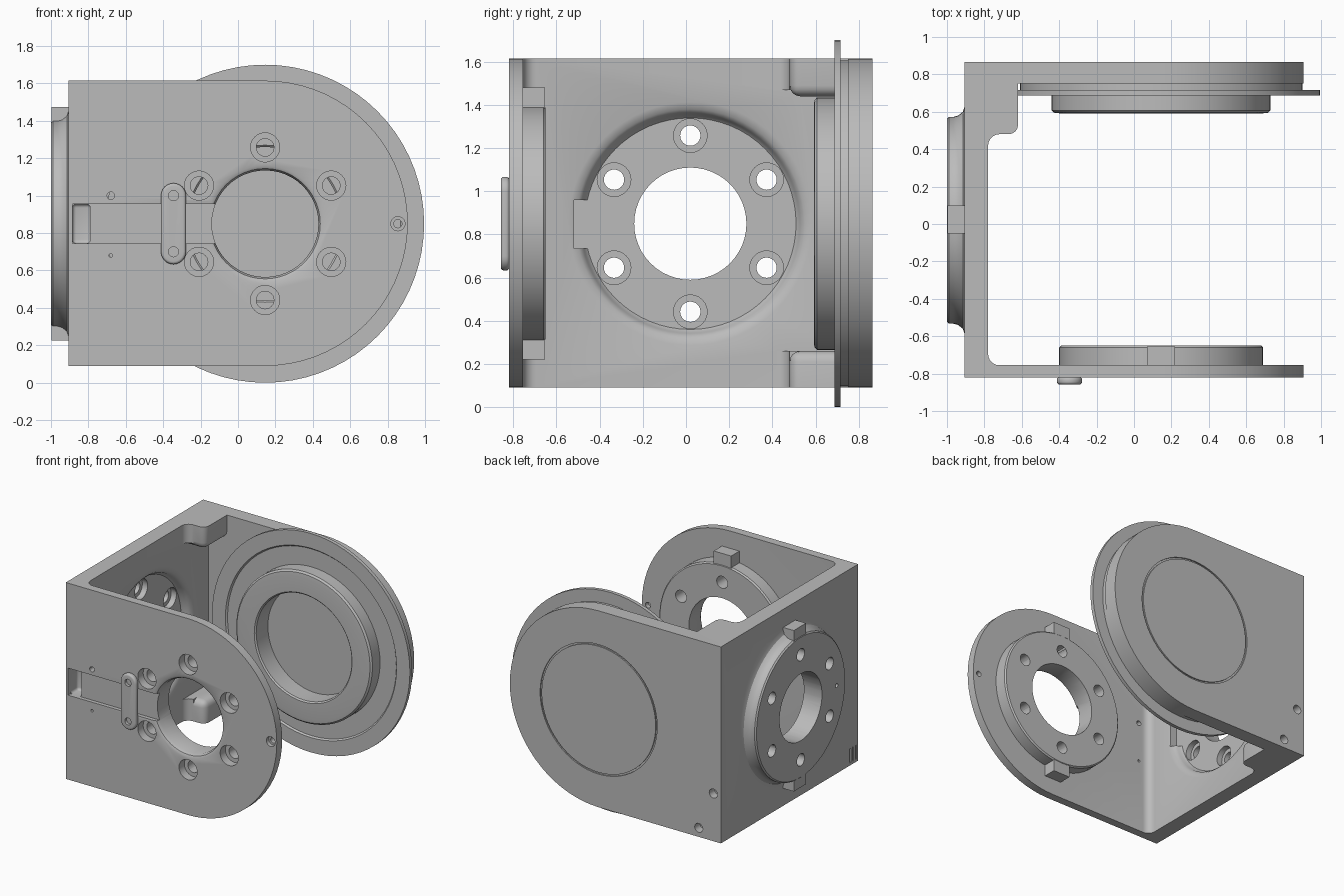
import bpy, bmesh
from math import cos, sin, pi, radians

if "Cube" in bpy.data.objects:
    bpy.data.objects.remove(bpy.data.objects["Cube"], do_unlink=True)

grey = bpy.data.materials.new("machined_grey")
grey.use_nodes = True
colour = (0.5, 0.5, 0.5, 1)
grey.diffuse_color = colour
grey.node_tree.nodes["Principled BSDF"].inputs["Base Color"].default_value = colour

CX, CZ = 0.145, 0.85      # axis of the front and back plates
WY = 0.02                 # axis of the side wall boss
BOTTOM, TOP = 0.09, 1.615
R = (TOP - BOTTOM) / 2


def finish(bm, name):
    bmesh.ops.remove_doubles(bm, verts=bm.verts, dist=1e-5)
    bmesh.ops.recalc_face_normals(bm, faces=bm.faces)
    me = bpy.data.meshes.new(name)
    bm.to_mesh(me)
    bm.free()
    me.materials.append(grey)
    ob = bpy.data.objects.new(name, me)
    bpy.context.collection.objects.link(ob)
    return ob


def prism(name, outline, lo, hi, axis, bevel=0):
    """Extrude a closed 2D outline along y (outline in x, z) or z (outline in x, y)."""
    bm = bmesh.new()
    place = (lambda a, b, h: (a, h, b)) if axis == "y" else (lambda a, b, h: (a, b, h))
    low = [bm.verts.new(place(a, b, lo)) for a, b in outline]
    high = [bm.verts.new(place(a, b, hi)) for a, b in outline]
    bm.faces.new(low)
    bm.faces.new(high)
    n = len(low)
    for i in range(n):
        j = (i + 1) % n
        bm.faces.new((low[i], low[j], high[j], high[i]))
    if bevel:
        bmesh.ops.recalc_face_normals(bm, faces=bm.faces)
        rim = [e for e in bm.edges if len(outline) == 4
               or (e.verts[0] in low) == (e.verts[1] in low)]
        bmesh.ops.bevel(bm, geom=rim, offset=bevel, segments=4,
                        affect="EDGES", profile=0.5)
    return finish(bm, name)


def box(name, x, y, z, bevel=0):
    outline = [(x[0], y[0]), (x[1], y[0]), (x[1], y[1]), (x[0], y[1])]
    return prism(name, outline, z[0], z[1], "z", bevel)


def lathe(name, profile, axis, centre, n=64):
    """Turn a closed (radius, height) profile about a line along x or y."""
    bm = bmesh.new()
    c, d = centre
    rings = []
    for i in range(n):
        u, v = cos(2 * pi * i / n), sin(2 * pi * i / n)
        rings.append([bm.verts.new((c + r * u, h, d + r * v) if axis == "y"
                                   else (h, c + r * u, d + r * v)) for r, h in profile])
    m = len(profile)
    for i in range(n):
        a, b = rings[i], rings[(i + 1) % n]
        for k in range(m):
            bm.faces.new((a[k], a[(k + 1) % m], b[(k + 1) % m], b[k]))
    return finish(bm, name)


def rod(r, lo, hi, axis, centre, n=24):
    return lathe("rod", [(0, lo), (r, lo), (r, hi), (0, hi)], axis, centre, n)


def arc(cx, cy, r, start, end, n):
    steps = [radians(start + (end - start) * i / n) for i in range(n + 1)]
    return [(cx + r * cos(t), cy + r * sin(t)) for t in steps]


def combine(target, tool, operation):
    mod = target.modifiers.new(operation, "BOOLEAN")
    mod.operation, mod.solver, mod.object = operation, "EXACT", tool
    bpy.ops.object.select_all(action="DESELECT")
    bpy.context.view_layer.objects.active = target
    target.select_set(True)
    bpy.ops.object.modifier_apply(modifier=mod.name)
    bpy.data.objects.remove(tool, do_unlink=True)


# U-shaped frame, rounded at its open end
u_outline = [(-0.905, -0.82), (1.2, -0.82), (1.2, -0.755)]
u_outline += arc(-0.72, -0.695, 0.06, 270, 180, 6)
u_outline += [(-0.78, 0.75), (1.2, 0.75), (1.2, 0.865), (-0.905, 0.865)]
bracket = prism("bracket", u_outline, 0, 1.7, "z")

# Thick pads in the rear corners, top and bottom
for z in ((1.44, 1.9), (-0.2, 0.26)):
    combine(bracket, box("pad", (-1.1, -0.62), (0.48, 0.82), z, 0.05), "UNION")
    pad_foot = [(-0.85, 0.42)] + arc(-0.72, 0.42, 0.06, 180, 90, 5) + [(-0.72, 0.6), (-0.85, 0.6)]
    combine(bracket, prism("pad_foot", pad_foot, z[0] + 0.03, z[1], "z"), "UNION")
d_outline = [(-0.905, BOTTOM)] + arc(CX, (TOP + BOTTOM) / 2, R, -90, 90, 36) + [(-0.905, TOP)]
combine(bracket, prism("trim", d_outline, -1, 1, "y"), "INTERSECT")

# Front boss with two keys, on the inside of the front plate
combine(bracket, lathe("front_boss", [(0, -0.78), (0.545, -0.78), (0.545, -0.66),
                                      (0.535, -0.65), (0, -0.65)], "y", (CX, CZ)), "UNION")
combine(bracket, box("front_keys", (0.07, 0.22), (-0.78, -0.654), (0.22, 1.48)), "UNION")

# Side wall boss with two keys, on the outside
combine(bracket, lathe("wall_boss", [(0, -0.85), (0.61, -0.85), (0.61, -0.905), (0.58, -0.915),
                                     (0.56, -0.94), (0.553, -0.965), (0.553, -0.99),
                                     (0.543, -1.0), (0, -1.0)], "x", (WY, CZ)), "UNION")
combine(bracket, box("wall_keys", (-0.996, -0.86), (-0.05, 0.10), (0.225, 1.475)), "UNION")

# Back flange and its hollow raised ring
flange = [(0, 0.78), (0.755, 0.78), (0.755, 0.716), (0.85, 0.716), (0.85, 0.688),
          (0.735, 0.688), (0.725, 0.7), (0.585, 0.7), (0.585, 0.607), (0.572, 0.595),
          (0.545, 0.592), (0.42, 0.592), (0.41, 0.602), (0.41, 0.745), (0, 0.745)]
combine(bracket, lathe("back_flange", flange, "y", (CX, CZ), 72), "UNION")

cuts = []
# Front bore with a rounded mouth
cuts.append(lathe("bore", [(0, -0.9), (0.31, -0.9), (0.31, -0.82), (0.295, -0.812),
                           (0.285, -0.79), (0.285, -0.6), (0, -0.6)], "y", (CX, CZ), 48))
# Wall recess with a softened rim, then the wall bore
cuts.append(lathe("recess", [(0, -0.845), (0.49, -0.845), (0.505, -0.83), (0.51, -0.81),
                             (0.53, -0.79), (0.57, -0.778), (0.57, -0.72), (0, -0.72)],
                  "x", (WY, CZ)))
cuts.append(rod(0.26, -1.1, -0.7, "x", (WY, CZ), 48))

# Six counterbored bolt holes in each boss
for i in range(6):
    a = radians(90 + 60 * i)
    du, dv = 0.408 * cos(a), 0.408 * sin(a)
    front, wall = (CX + du, CZ + dv), (WY + du, CZ + dv)
    cuts.append(rod(0.078, -0.9, -0.755, "y", front))
    cuts.append(rod(0.047, -0.78, -0.6, "y", front))
    cuts.append(rod(0.078, -0.89, -0.8, "x", wall))
    cuts.append(rod(0.047, -1.1, -0.86, "x", wall))

# Cable channels and the pocket at the end of the front one
cuts.append(box("channel", (-0.885, 0.0), (-0.9, -0.79), (0.745, 0.955)))
cuts.append(box("pocket", (-0.885, -0.79), (-0.86, -0.70), (0.745, 0.955), 0.02))
cuts.append(box("wall_channel", (-0.845, -0.7), (-0.52, -0.1), (0.735, 0.96)))

# Small holes in the front plate, wall and back plate
cuts.append(rod(0.038, -0.9, -0.79, "y", (0.855, CZ)))
cuts.append(rod(0.022, -0.85, -0.7, "y", (0.855, CZ)))
cuts.append(rod(0.02, -0.9, -0.7, "y", (-0.68, 1.0)))
cuts.append(rod(0.01, -0.9, -0.7, "y", (-0.68, 0.68)))
cuts.append(rod(0.016, -1.1, -0.93, "x", (-0.42, 0.85), 12))
for spot in ((-0.84, 0.46), (-0.715, 0.16)):
    cuts.append(rod(0.035, 0.8, 0.95, "y", spot))

# Fine slots at the lower corner of the wall
for i in range(3):
    y = -0.8 + 0.035 * i
    cuts.append(box("slot", (-1.0, -0.895), (y, y + 0.015), (0.11, 0.22)))

# Round seam of the plug in the back plate
cuts.append(lathe("seam", [(0.49, 0.855), (0.503, 0.855), (0.503, 0.9), (0.49, 0.9)],
                  "y", (CX, CZ)))
for cut in cuts:
    combine(bracket, cut, "DIFFERENCE")

# Cable clip over the front channel
clip_outline = arc(-0.345, 1.0, 0.067, 0, 180, 12) + arc(-0.345, 0.7, 0.067, 180, 360, 12)
clip = prism("cable_clip", clip_outline, -0.858, -0.818, "y", 0.015)
for z in (0.7, 1.0):
    combine(clip, rod(0.027, -0.9, -0.835, "y", (-0.345, z)), "DIFFERENCE")

# Smooth curves, sharp edges
bpy.ops.object.select_all(action="DESELECT")
for ob in (bracket, clip):
    ob.select_set(True)
bpy.context.view_layer.objects.active = bracket
bpy.ops.object.shade_smooth_by_angle(angle=radians(32))
